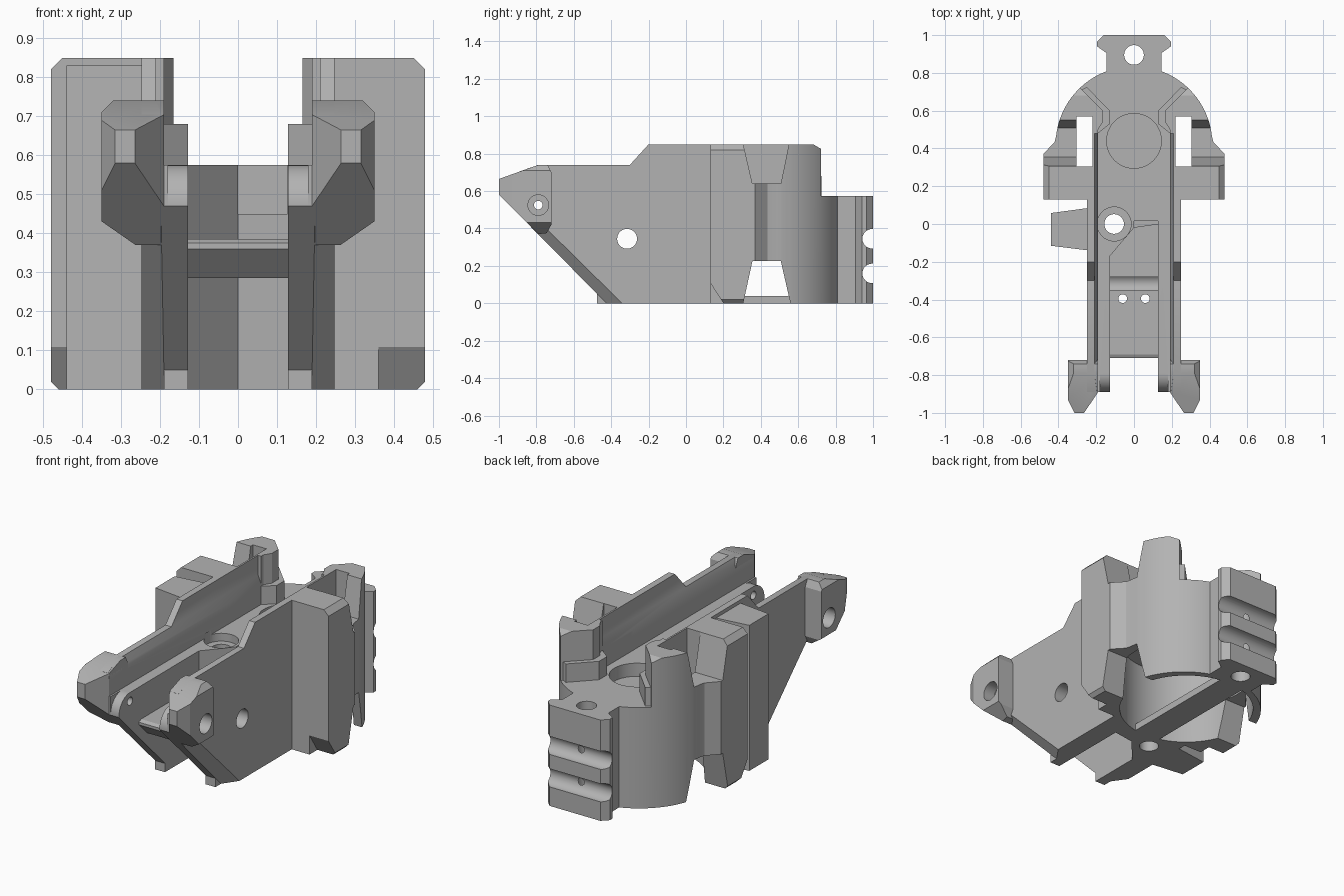
import bpy, bmesh, math
from mathutils import Vector

cube = bpy.data.objects.get("Cube")
if cube:
    bpy.data.objects.remove(cube, do_unlink=True)

grey = bpy.data.materials.new("plain grey")
grey.use_nodes = True
grey.diffuse_color = (0.45, 0.45, 0.45, 1)
grey.node_tree.nodes["Principled BSDF"].inputs["Base Color"].default_value = (0.45, 0.45, 0.45, 1)


def finish(bm, name):
    bmesh.ops.recalc_face_normals(bm, faces=bm.faces)
    mesh = bpy.data.meshes.new(name)
    bm.to_mesh(mesh)
    bm.free()
    mesh.materials.append(grey)
    ob = bpy.data.objects.new(name, mesh)
    bpy.context.scene.collection.objects.link(ob)
    return ob


def prism(name, pts, axis, a, b, trims=()):
    """Extrude a profile along an axis, then trim by (point, normal) planes."""
    place = {"x": lambda p, t: (t, p[0], p[1]),
             "y": lambda p, t: (p[0], t, p[1]),
             "z": lambda p, t: (p[0], p[1], t)}[axis]
    bm = bmesh.new()
    face = bm.faces.new([bm.verts.new(place(p, a)) for p in pts])
    new = bmesh.ops.extrude_face_region(bm, geom=[face])["geom"]
    shift = Vector(place((0, 0), b - a))
    bmesh.ops.translate(bm, vec=shift, verts=[v for v in new if isinstance(v, bmesh.types.BMVert)])
    for co, no in trims:
        cut = bmesh.ops.bisect_plane(bm, geom=bm.verts[:] + bm.edges[:] + bm.faces[:],
                                     plane_co=co, plane_no=no, clear_outer=True)
        rim = [e for e in cut["geom_cut"] if isinstance(e, bmesh.types.BMEdge)]
        bmesh.ops.holes_fill(bm, edges=rim)
    return finish(bm, name)


def arc(cx, cy, r, start, end, n):
    steps = [math.radians(start + (end - start) * i / n) for i in range(n + 1)]
    return [(cx + r * math.cos(t), cy + r * math.sin(t)) for t in steps]


def rod(cx, cy, r, axis, a, b, n=40):
    return prism("cutter", arc(cx, cy, r, 0, 360, n)[:-1], axis, a, b)


def box(x0, x1, y0, y1, z0, z1, name="cutter"):
    return prism(name, [(x0, y0), (x1, y0), (x1, y1), (x0, y1)], "z", z0, z1)


def mirrored(half):
    return half + [(-x, y) for x, y in reversed(half)]


def flip(pts):
    return [(-x, y) for x, y in pts]


def combine(target, tool, op, keep=False):
    mod = target.modifiers.new(op, "BOOLEAN")
    mod.operation, mod.solver, mod.object = op, "EXACT", tool
    bpy.context.view_layer.objects.active = target
    bpy.ops.object.modifier_apply(modifier=mod.name)
    if not keep:
        bpy.data.objects.remove(tool, do_unlink=True)


# Rounded rear housing with wings
plan = mirrored([(0.48, 0.13), (0.48, 0.37), (0.42, 0.435)] + arc(0, 0.42, 0.415, 6, 88, 24))
body = prism("main_body", plan, "z", 0, 0.85, [
    ((0.48, 0, 0.82), (1, 0, 1)), ((-0.48, 0, 0.82), (-1, 0, 1)),
    ((0, 0.68, 0.85), (0, 0.5, 0.86)),
    ((0.48, 0, 0.02), (1, 0, -1)), ((-0.48, 0, 0.02), (-1, 0, -1))])

# Open top between the walls
opening = mirrored([(0.19, 0.05), (0.19, 0.5), (0.165, 0.54), (0.165, 0.6),
                    (0.3, 0.735), (0.6, 0.735), (0.6, 1.1)])
combine(body, prism("cutter", opening, "z", 0.575, 1), "DIFFERENCE")

# Side plates, inner ledges and stepped inner corners
outer = [(-0.89, 0.47), (-0.475, 0.05), (-0.475, 0), (0.2, 0), (0.2, 0.85),
         (-0.2, 0.85), (-0.3, 0.74), (-0.79, 0.74), (-0.89, 0.705)]
ledge = ([(-0.89, 0.47), (-0.475, 0.05), (-0.475, 0), (0.25, 0), (0.25, 0.575)]
         + arc(-0.79, 0.475, 0.1, 90, 178, 12))
corner = [(0.128, 0.53), (0.128, 0.6), (0.25, 0.725), (0.28, 0.71), (0.21, 0.5), (0.19, 0.48)]
for s in (1, -1):
    chamfer = ((s * 0.19, -0.475, 0.05), (s, -0.7, -0.71))
    combine(body, prism("plate", outer, "x", s * 0.18, s * 0.248, [chamfer]), "UNION")
    combine(body, prism("ledge", ledge, "x", s * 0.128, s * 0.19), "UNION")
    pts = corner if s > 0 else flip(corner)
    combine(body, prism("corner", pts, "z", 0.5, 0.68), "UNION")

# Centre block with slanted front, and the cross slab ahead of it
block = [(-0.14, -0.17), (-0.128, -0.17), (0, -0.02), (0.14, 0), (0.14, 0.2), (-0.14, 0.2)]
combine(body, prism("block", block, "z", 0, 0.575), "UNION")
slab = [(-0.71, 0.36), (-0.635, 0.285), (0.1, 0.285), (0.1, 0.385), (-0.69, 0.385), (-0.71, 0.375)]
combine(body, prism("slab", slab, "x", -0.14, 0.14), "UNION")

# Flared channel between the plates
channel = mirrored([(0.19, 0.575), (0.19, 0.69), (0.21, 0.74), (0.21, 0.95)])
combine(body, prism("cutter", channel, "y", -1.1, 0.48), "DIFFERENCE")

# Round cavity below, shallow round recess above
combine(body, rod(0, 0.44, 0.36, "z", -0.1, 0.42, 64), "DIFFERENCE")
combine(body, rod(0, 0.44, 0.145, "z", 0.5, 0.8, 48), "DIFFERENCE")

# Strap slots, side notches and front bottom chamfers
upper = [(0.355, 0.64), (0.507, 0.64), (0.56, 0.9), (0.295, 0.9)]
lower = [(0.295, -0.05), (0.57, -0.05), (0.507, 0.225), (0.355, 0.225)]
wedge = [(0.1, 0.155), (0.1, -0.05), (0.233, -0.05)]
for s in (1, -1):
    x0, x1 = sorted((s * 0.22, s * 0.305))
    combine(body, box(x0, x1, 0.305, 0.57, -0.1, 1), "DIFFERENCE")
    for notch in (upper, lower):
        combine(body, prism("cutter", notch, "x", s * 0.26, s * 0.6), "DIFFERENCE")
    combine(body, prism("cutter", wedge, "x", s * 0.36, s * 0.6), "DIFFERENCE")

# Vertical screw holes and the narrow cross slot
combine(body, rod(-0.105, 0, 0.09, "z", 0.53, 0.6), "DIFFERENCE")
combine(body, rod(-0.105, 0, 0.052, "z", -0.1, 0.6), "DIFFERENCE")
for x in (-0.06, 0.06):
    combine(body, rod(x, -0.395, 0.023, "z", 0.1, 0.6, 20), "DIFFERENCE")
combine(body, box(0, 0.127, -0.03, 0.015, 0.45, 0.7), "DIFFERENCE")

# Cross pin hole
combine(body, rod(-0.315, 0.345, 0.053, "x", -0.5, 0.5), "DIFFERENCE")

# Faceted front ears
ear_side = [(-1, 0.58), (-0.79, 0.37), (-0.745, 0.375), (-0.72, 0.42), (-0.72, 0.7),
            (-0.74, 0.74), (-0.79, 0.74), (-1, 0.665)]
ears = []
for s, side in ((1, "left"), (-1, "right")):
    ears.append(prism(side + "_ear", ear_side, "x", s * 0.19, s * 0.35, [
        ((s * 0.19, -0.89, 0), (s * -0.83, -0.56, 0)),
        ((s * 0.315, -1, 0), (s * 0.9, -0.45, 0)),
        ((s * 0.248, 0, 0.36), (s * 0.57, 0, -0.82)),
        ((s * 0.32, 0, 0.74), (s, 0, 1))]))
pin = rod(-0.79, 0.525, 0.023, "x", -0.6, 0.6, 24)
for s, ear in zip((1, -1), ears):
    combine(ear, rod(-0.79, 0.525, 0.055, "x", s * 0.28, s * 0.5, 32), "DIFFERENCE")
    combine(ear, pin, "DIFFERENCE", keep=True)
combine(body, pin, "DIFFERENCE")

# Rear accessory rail with cross grooves
rail_plan = mirrored([(0.145, 0.81), (0.145, 0.905), (0.195, 0.94), (0.195, 0.965), (0.16, 1)])
rail = prism("rear_rail", rail_plan, "z", 0, 0.575)
combine(rail, rod(0, 0.895, 0.052, "z", -0.1, 0.7), "DIFFERENCE")
for z in (0.16, 0.345):
    combine(rail, rod(0.995, z, 0.052, "x", -0.4, 0.4), "DIFFERENCE")
combine(body, rod(0, 0.895, 0.052, "z", -0.1, 0.7), "DIFFERENCE")

# Tapered side block on one flank
tab = prism("side_block", [(-0.24, 0.085), (-0.44, 0.058), (-0.44, -0.115), (-0.24, -0.14)],
            "z", 0, 0.83)

# Thin strip across the bottom cavity
strip = box(-0.1, 0.06, 0.06, 0.81, 0, 0.04, "bottom_strip")

# Smooth shading on round faces, sharp elsewhere
bpy.ops.object.select_all(action="DESELECT")
for ob in [body, rail, tab, strip] + ears:
    ob.select_set(True)
bpy.context.view_layer.objects.active = body
bpy.ops.object.shade_smooth_by_angle(angle=math.radians(25))
